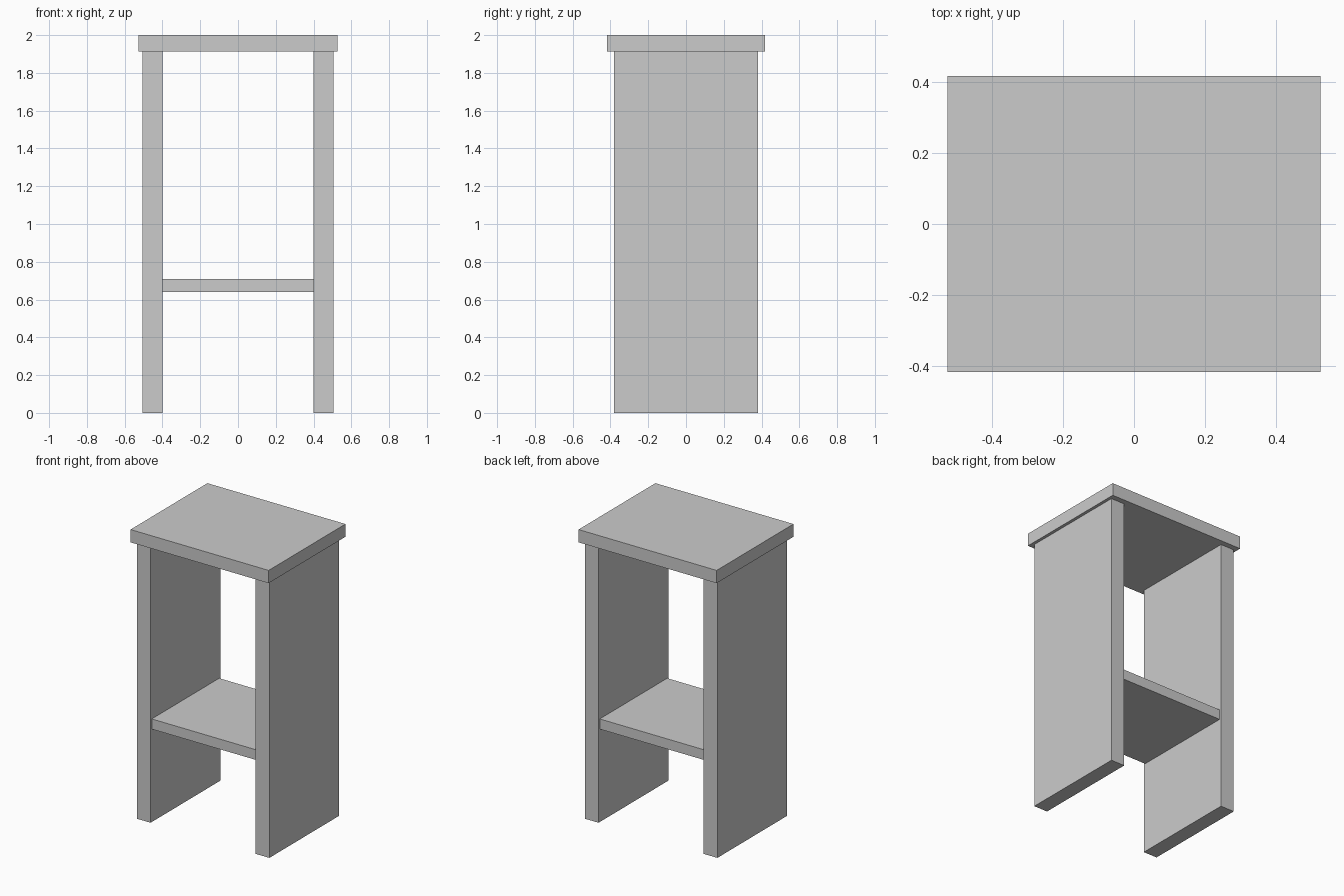
import bpy

if "Cube" in bpy.data.objects:
    bpy.data.objects.remove(bpy.data.objects["Cube"])


def box(name, x, y, z):
    """Box spanning the (min, max) ranges on each axis."""
    bpy.ops.mesh.primitive_cube_add(size=1, location=[sum(r) / 2 for r in (x, y, z)])
    ob = bpy.context.object
    ob.name = name
    ob.scale = [r[1] - r[0] for r in (x, y, z)]
    bpy.ops.object.transform_apply(location=False, rotation=False, scale=True)
    return ob


TOP_UNDERSIDE = 1.912

# Overhanging seat slab
box("seat", (-0.526, 0.526), (-0.418, 0.418), (TOP_UNDERSIDE, 2.0))

# Plank side legs
for side, x in (("left", (-0.505, -0.40)), ("right", (0.40, 0.505))):
    box(side + "_leg", x, (-0.38, 0.38), (0, TOP_UNDERSIDE))

# Low shelf, let into the legs and set back slightly from their edges
box("shelf", (-0.504, 0.504), (-0.367, 0.367), (0.64, 0.71))
